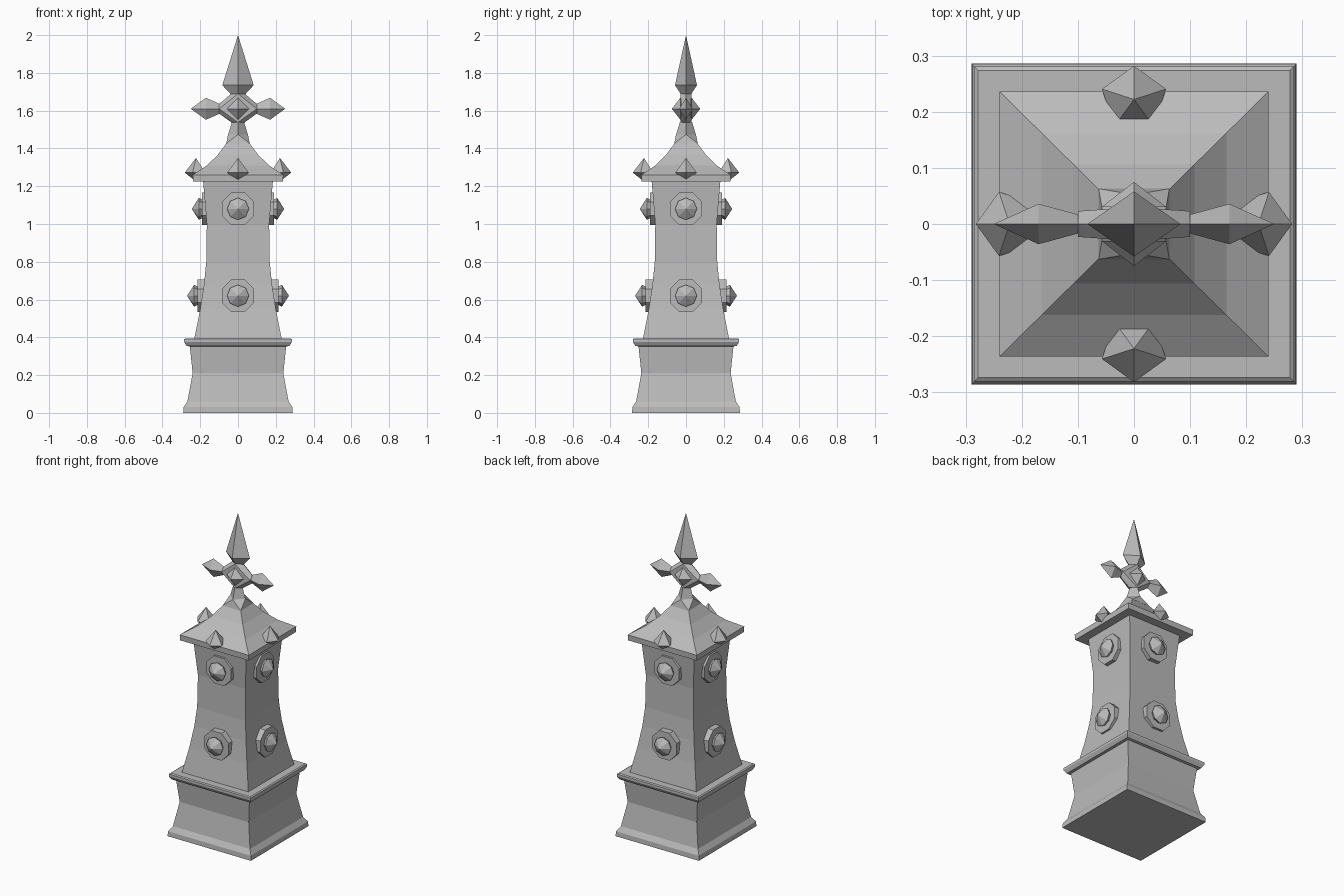
import bpy, bmesh, math
from mathutils import Matrix, Vector

cube = bpy.data.objects.get("Cube")
if cube:
    bpy.data.objects.remove(cube, do_unlink=True)

stone = bpy.data.materials.new("grey stone")
stone.use_nodes = True
GREY = (0.5, 0.5, 0.5, 1)
stone.diffuse_color = GREY
stone.node_tree.nodes["Principled BSDF"].inputs["Base Color"].default_value = GREY


def finish(name, bm, matrix=Matrix()):
    bmesh.ops.recalc_face_normals(bm, faces=bm.faces)
    mesh = bpy.data.meshes.new(name)
    bm.to_mesh(mesh)
    bm.free()
    mesh.transform(matrix)
    mesh.materials.append(stone)
    obj = bpy.data.objects.new(name, mesh)
    bpy.context.collection.objects.link(obj)
    return obj


def stack(name, profile, sides=4, turn=0.0, sx=1.0, sy=1.0, matrix=Matrix()):
    """Loft rings of (radius, height); radius 0 makes a point."""
    bm = bmesh.new()
    rings = []
    for r, z in profile:
        count = sides if r else 1
        rings.append([bm.verts.new((sx * r * math.cos(turn + math.tau * i / sides),
                                    sy * r * math.sin(turn + math.tau * i / sides), z))
                      for i in range(count)])
    for a, b in zip(rings, rings[1:]):
        for i in range(sides):
            j = (i + 1) % sides
            corners = [a[i % len(a)], a[j % len(a)], b[j % len(b)], b[i % len(b)]]
            bm.faces.new(list(dict.fromkeys(corners)))
    for ring in (rings[0], rings[-1]):
        if len(ring) > 1:
            bm.faces.new(ring)
    return finish(name, bm, matrix)


def square(name, profile):
    return stack(name, [(r * math.sqrt(2), z) for r, z in profile], turn=math.pi / 4, sy=0.985)


def hull(name, points):
    bm = bmesh.new()
    for p in points:
        bm.verts.new(p)
    bmesh.ops.convex_hull(bm, input=bm.verts)
    return finish(name, bm)


# Plinth, tower shaft and flared roof
square("plinth", [(.29, 0), (.288, .03), (.268, .06), (.24, .21), (.255, .352),
                  (.272, .354), (.285, .375), (.285, .39), (.278, .395)])
square("shaft", [(.232, .39), (.2, .55), (.18, .68), (.168, .8), (.165, 1.0), (.185, 1.23)])
square("roof", [(.238, 1.225), (.24, 1.26), (.165, 1.31), (.108, 1.365), (.063, 1.425)])

# Square-to-diamond collar and tapering neck
collar = [(x, y, 1.425) for x in (-.063, .063) for y in (-.063, .063)]
collar += [(.052, 0, 1.475), (-.052, 0, 1.475), (0, .052, 1.475), (0, -.052, 1.475)]
hull("collar", collar)
stack("neck", [(.052, 1.475), (.032, 1.54)])

# Faceted hub of the cross
MID = 1.61
hub = []
for s in (-1, 1):
    hub += [(s * .1, y, MID) for y in (-.023, .023)]
    hub += [(s * .1, 0, MID + h) for h in (-.025, .025)]
    hub += [(s * .08, 0, MID + h) for h in (-.04, .04)]
    hub += [(s * .035, 0, MID + h) for h in (-.072, .08)]
    hub += [(0, s * .03, MID + h) for h in (-.072, .08)]
hull("hub", hub)
for name, angle in (("hub_front_point", 90), ("hub_back_point", -90)):
    turn = Matrix.Translation((0, 0, MID)) @ Matrix.Rotation(math.radians(angle), 4, 'X')
    stack(name, [(.058, .03), (0, .075)], matrix=turn)

# Side arms and the top spike
for name, angle in (("left_arm", 90), ("right_arm", -90)):
    turn = Matrix.Translation((0, 0, MID)) @ Matrix.Rotation(math.radians(angle), 4, 'Y')
    stack(name, [(.025, .095), (.058, .17), (0, .25)], sy=.62, matrix=turn)
stack("spike", [(.037, 1.685), (.083, 1.735), (0, 2)], sy=.7)

# Roof gems and wall studs on each of the four sides
for i, side in enumerate(("left", "back", "right", "front")):
    spin = Matrix.Rotation(i * math.pi / 2, 4, 'Z')
    stack(side + "_roof_gem", [(0, 1.225), (.06, 1.272), (0, 1.35)],
          sides=5, matrix=spin @ Matrix.Translation((.222, 0, 0)))
    for level, z, wall in (("upper", 1.08, .165), ("lower", .62, .19)):
        out = spin @ Matrix.Translation((wall, 0, z)) @ Matrix.Rotation(math.pi / 2, 4, 'Y')
        stack(f"{side}_{level}_ring", [(.093, -.02), (.093, .025)], sides=8,
              turn=math.pi / 8, matrix=out)
        stack(f"{side}_{level}_stud", [(.035, 0), (.058, .042), (0, .08)], sides=8, matrix=out)
